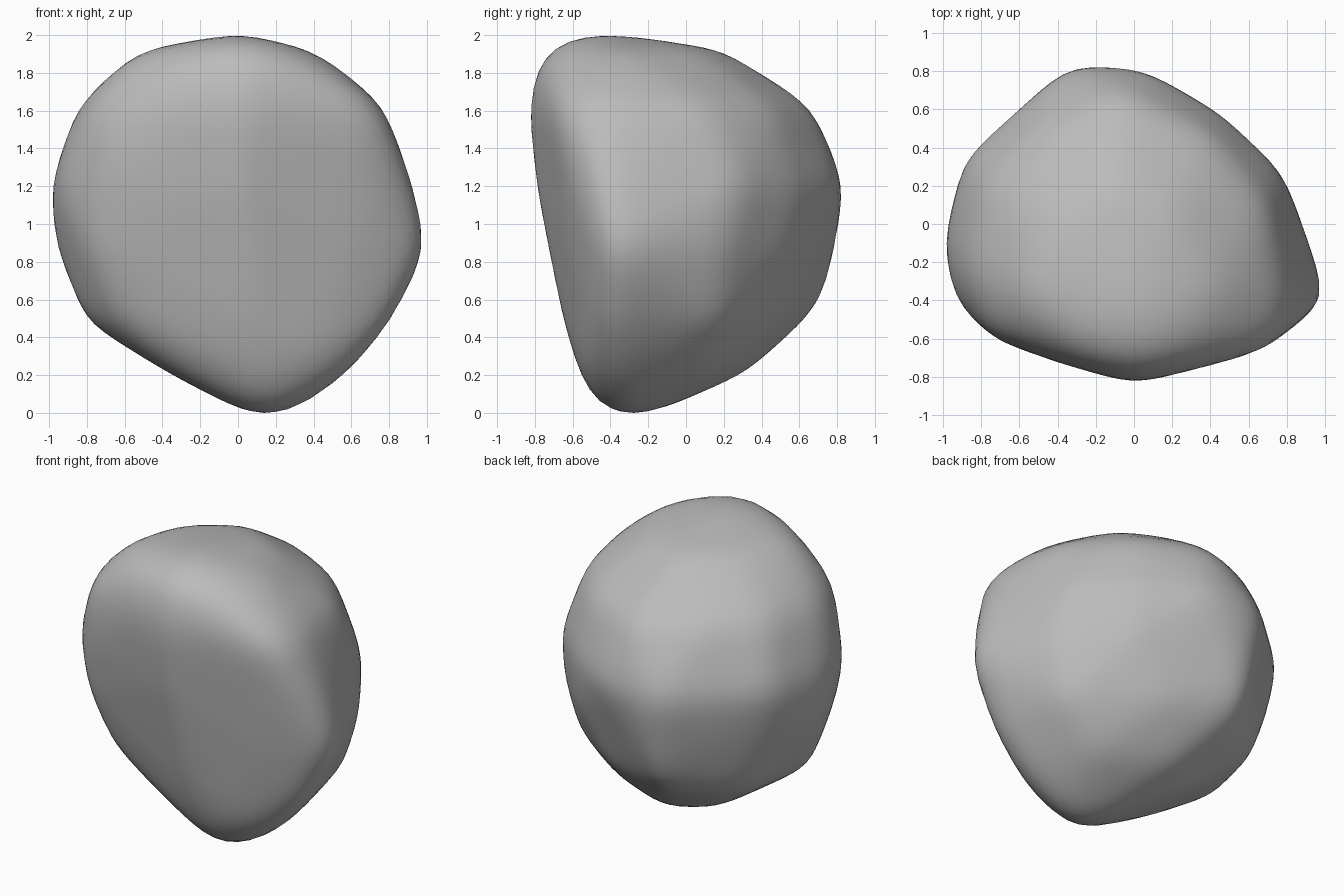
import bpy
import bmesh
from mathutils import Vector
from mathutils.bvhtree import BVHTree

default_cube = bpy.data.objects.get("Cube")
if default_cube:
    bpy.data.objects.remove(default_cube, do_unlink=True)

# Stone colour
stone = bpy.data.materials.new("stone grey")
stone.use_nodes = True
stone_colour = (0.5, 0.5, 0.5, 1)
stone.diffuse_color = stone_colour
stone.node_tree.nodes["Principled BSDF"].inputs["Base Color"].default_value = stone_colour

# Horizontal outlines of the boulder: height, then x, y corners
sections = {
    1.99: [(.02, -.55), (0, -.38)],
    1.9: [(-.54, -.38), (-.27, -.68), (.03, -.77), (.3, -.62), (.42, -.35),
          (.2, .07), (-.1, .22), (-.42, 0)],
    1.62: [(-.84, -.25), (-.71, -.58), (-.3, -.75), (0, -.83), (.7, -.66), (.76, -.4),
           (.67, .1), (.4, .44), (-.05, .66), (-.45, .5), (-.75, .2)],
    1.2: [(-.98, -.1), (-.93, -.38), (-.72, -.59), (0, -.78), (.7, -.6), (.92, -.4),
          (.75, .28), (.45, .56), (.05, .8), (-.34, .82), (-.88, .33)],
    .87: [(-.95, -.1), (-.78, -.52), (0, -.71), (.6, -.59), (1.01, -.41),
          (.78, .2), (.45, .52), (-.27, .77), (-.58, .54), (-.82, .3)],
    .68: [(-.28, .74)],
    .5: [(-.79, -.2), (-.61, -.46), (.05, -.64), (.81, -.43),
         (.68, .17), (.2, .5), (-.25, .62), (-.47, .49), (-.67, .32)],
    .23: [(-.34, -.35), (.05, -.56), (.4, -.53), (.59, -.39), (.42, .12), (-.05, .32), (-.34, .14)],
    .05: [(0, -.35), (.13, -.48), (.35, -.34), (.1, -.1)],
    0: [(.1, -.3), (.21, -.3)],
}

# Faceted core wrapped around the outlines, slightly oversized for wear
centre = Vector((0, -.1, 1))
wear_allowance = 1.03
core = bmesh.new()
for height, outline in sections.items():
    for x, y in outline:
        core.verts.new(centre + (Vector((x, y, height)) - centre) * wear_allowance)
bmesh.ops.convex_hull(core, input=core.verts[:])
core_tree = BVHTree.FromBMesh(core)

# Even skin cast onto the core from its middle
skin = bmesh.new()
bmesh.ops.create_icosphere(skin, subdivisions=5, radius=1)
for vert in skin.verts:
    hit = core_tree.ray_cast(centre, vert.co.normalized())[0]
    vert.co = hit if hit else centre + vert.co
core.free()

# Worn edges
for step in range(6):
    bmesh.ops.smooth_vert(skin, verts=skin.verts[:], factor=.5,
                          use_axis_x=True, use_axis_y=True, use_axis_z=True)

# Boulder object, resting on the ground
lowest = min(vert.co.z for vert in skin.verts)
bmesh.ops.translate(skin, verts=skin.verts[:], vec=(0, 0, -lowest))
mesh = bpy.data.meshes.new("boulder")
skin.to_mesh(mesh)
skin.free()
mesh.materials.append(stone)
mesh.shade_smooth()
boulder = bpy.data.objects.new("boulder", mesh)
bpy.context.collection.objects.link(boulder)
